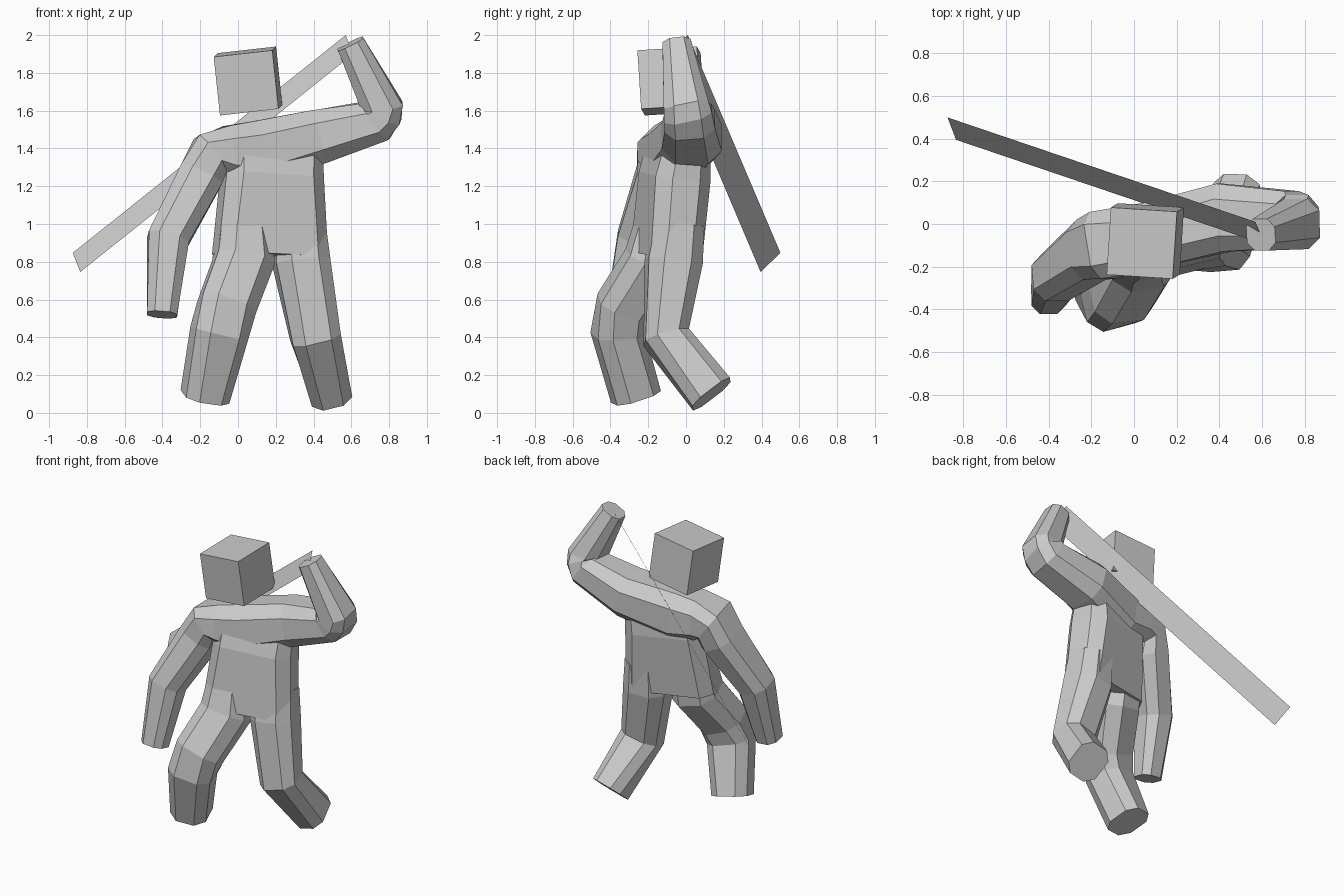
import bpy, bmesh
from mathutils import Vector, Matrix

if "Cube" in bpy.data.objects:
    bpy.data.objects.remove(bpy.data.objects["Cube"])


def make(name, bm):
    bmesh.ops.recalc_face_normals(bm, faces=bm.faces)
    me = bpy.data.meshes.new(name)
    bm.to_mesh(me)
    bm.free()
    ob = bpy.data.objects.new(name, me)
    bpy.context.collection.objects.link(ob)
    return ob


def loft(name, ref, rows):
    """Eight-sided tube; each row is centre x, y, z and two half widths."""
    bm = bmesh.new()
    pts = [Vector(r[:3]) for r in rows]
    rings = []
    for i, (p, r) in enumerate(zip(pts, rows)):
        t = Vector()
        if i > 0:
            t += (p - pts[i - 1]).normalized()
        if i < len(pts) - 1:
            t += (pts[i + 1] - p).normalized()
        t.normalize()
        u = Vector(ref)
        u = (u - t * u.dot(t)).normalized()
        v = t.cross(u)
        a, b = r[3:]
        c = 0.5 * min(a, b)
        outline = [(a, b - c), (a - c, b), (c - a, b), (-a, b - c),
                   (-a, c - b), (c - a, -b), (a - c, -b), (a, c - b)]
        rings.append([bm.verts.new(p + u * x + v * y) for x, y in outline])
    for r, s in zip(rings, rings[1:]):
        for k in range(8):
            bm.faces.new((r[k], r[(k + 1) % 8], s[(k + 1) % 8], s[k]))
    bm.faces.new(rings[0])
    bm.faces.new(rings[-1])
    return make(name, bm)


# Torso
body = loft("body", (1, 0.25, 0), [
    (0.17, -0.105, 0.83, 0.30, 0.14),
    (0.18, -0.06, 1.25, 0.265, 0.15),
    (0.19, -0.03, 1.46, 0.25, 0.12)])

# Both arms as one run from hand to hand through the chest
arms = loft("arms", (0, 1, 0), [
    (-0.402, -0.345, 0.52, 0.08, 0.08),
    (-0.37, -0.25, 0.92, 0.115, 0.11),
    (-0.20, -0.12, 1.25, 0.145, 0.12),
    (-0.147, -0.10, 1.365, 0.16, 0.12),
    (-0.05, -0.08, 1.38, 0.16, 0.14),
    (0.10, -0.05, 1.38, 0.155, 0.165),
    (0.42, 0.03, 1.46, 0.16, 0.145),
    (0.727, 0.02, 1.545, 0.135, 0.12),
    (0.754, 0.01, 1.585, 0.13, 0.115),
    (0.762, 0.0, 1.624, 0.12, 0.11),
    (0.595, -0.05, 1.955, 0.075, 0.075)])

# Legs, bent at the knee
leg_right = loft("leg_right", (1, 0.25, 0), [
    (0.03, -0.13, 1.0, 0.13, 0.13),
    (0.03, -0.17, 0.80, 0.155, 0.15),
    (-0.06, -0.33, 0.56, 0.15, 0.14),
    (-0.10, -0.36, 0.42, 0.145, 0.13),
    (-0.175, -0.265, 0.085, 0.12, 0.125)])
leg_left = loft("leg_left", (1, 0.15, 0), [
    (0.325, -0.04, 1.0, 0.13, 0.13),
    (0.335, -0.065, 0.80, 0.145, 0.145),
    (0.41, -0.105, 0.40, 0.13, 0.12),
    (0.49, 0.135, 0.10, 0.11, 0.125)])

# Weld the limbs into one body
parts = [arms, leg_right, leg_left]
for part in parts:
    mod = body.modifiers.new("union", 'BOOLEAN')
    mod.operation = 'UNION'
    mod.solver = 'EXACT'
    mod.object = part
deps = bpy.context.evaluated_depsgraph_get()
body.data = bpy.data.meshes.new_from_object(body.evaluated_get(deps))
body.modifiers.clear()
for part in parts:
    bpy.data.objects.remove(part)

# Tilted cube head
bm = bmesh.new()
bmesh.ops.create_cube(bm, size=1)
axes = Matrix(((0.31, -0.02, 0.035), (0.02, 0.315, 0.02), (-0.033, -0.02, 0.31))).transposed()
bmesh.ops.transform(bm, matrix=Matrix.Translation((0.053, -0.08, 1.757)) @ axes.to_4x4(), verts=bm.verts)
make("head", bm)

# Flat blade slung from the raised hand across the back
bm = bmesh.new()
bm.faces.new([bm.verts.new(p) for p in [
    (0.57, 0.01, 2.0), (0.61, -0.095, 1.9), (-0.835, 0.395, 0.746), (-0.875, 0.50, 0.847)]])
make("blade", bm)
